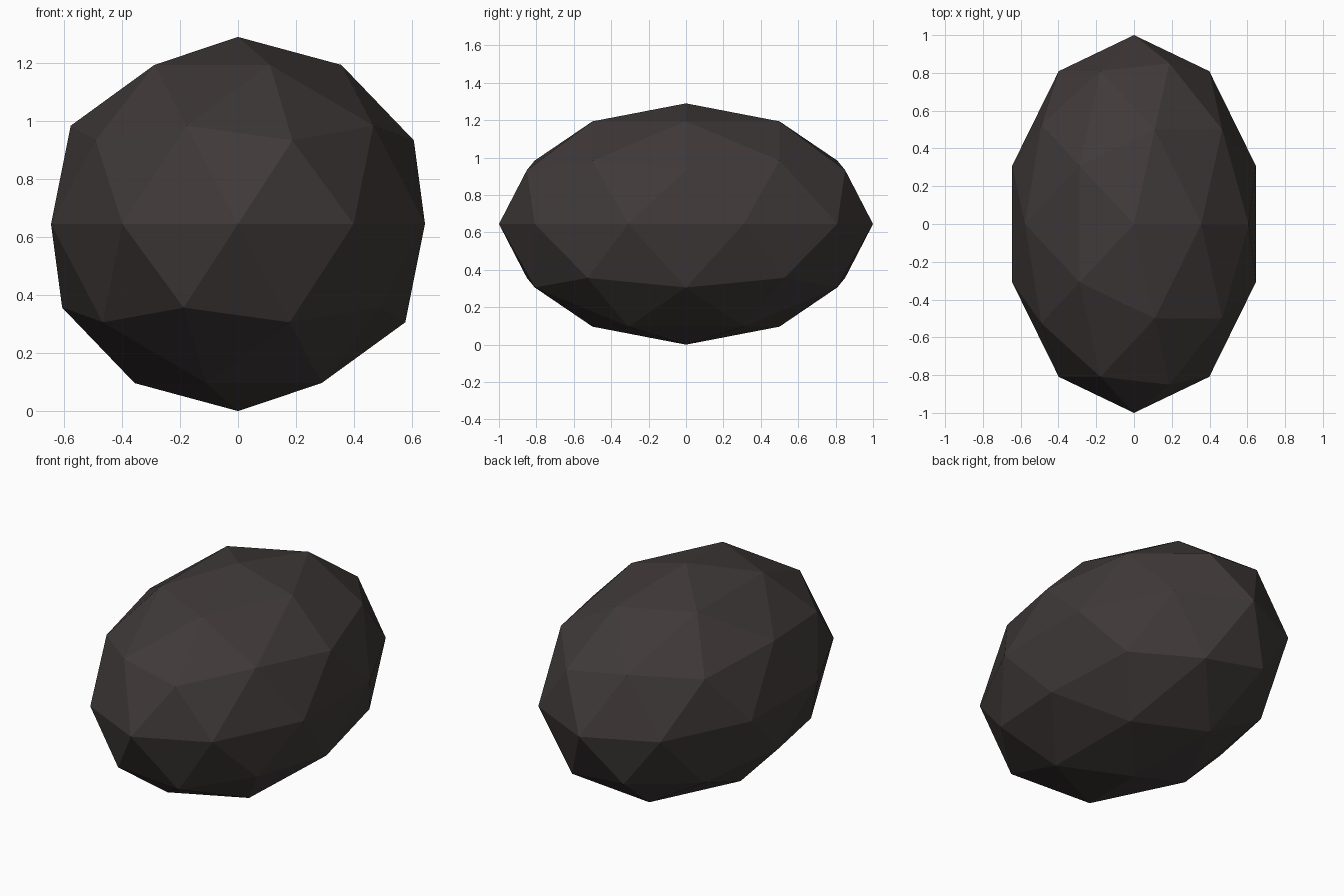
import bpy

if "Cube" in bpy.data.objects:
    bpy.data.objects.remove(bpy.data.objects["Cube"])

# Dark stone colour
stone = bpy.data.materials.new("dark_stone")
stone.diffuse_color = (0.051, 0.042, 0.041, 1.0)
stone.use_nodes = True
stone.node_tree.nodes["Principled BSDF"].inputs["Base Color"].default_value = stone.diffuse_color

# Faceted boulder: low-poly icosphere stretched front to back, resting on the ground
HALF_HEIGHT = 0.645
bpy.ops.mesh.primitive_ico_sphere_add(subdivisions=2, radius=1.0, location=(0, 0, HALF_HEIGHT))
rock = bpy.context.object
rock.name = "rock"
rock.scale = (0.678, 1.0, HALF_HEIGHT)
bpy.ops.object.transform_apply(location=False, rotation=False, scale=True)
bpy.ops.object.shade_flat()
rock.data.materials.append(stone)
